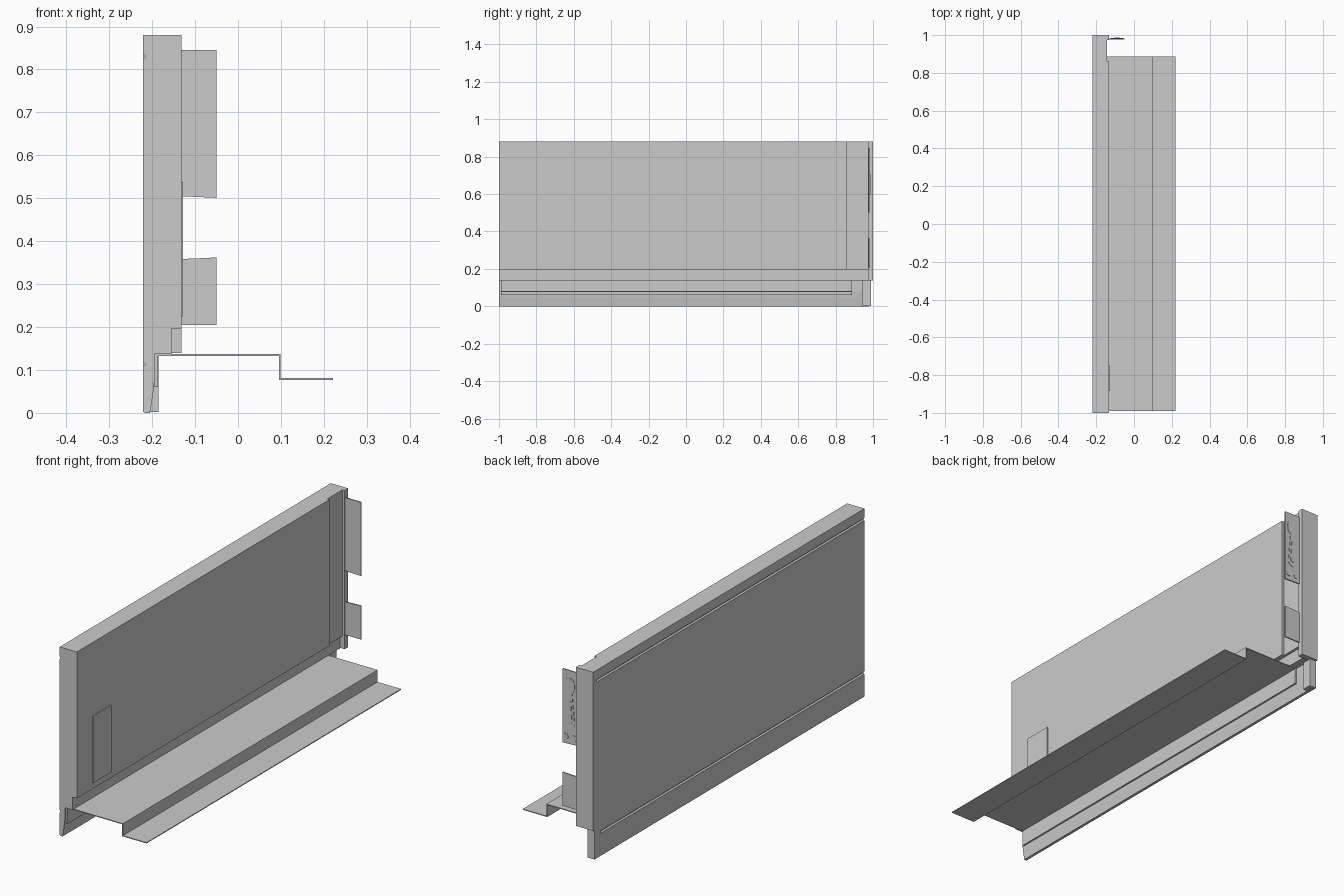
import bpy, bmesh, math

if "Cube" in bpy.data.objects:
    bpy.data.objects.remove(bpy.data.objects["Cube"])


def extrude_y(name, pts, y0, y1):
    """Extrude a closed x/z outline along y."""
    bm = bmesh.new()
    a = [bm.verts.new((x, y0, z)) for x, z in pts]
    b = [bm.verts.new((x, y1, z)) for x, z in pts]
    bm.faces.new(a)
    bm.faces.new(b[::-1])
    n = len(pts)
    for i in range(n):
        j = (i + 1) % n
        bm.faces.new((a[i], b[i], b[j], a[j]))
    bmesh.ops.recalc_face_normals(bm, faces=bm.faces)
    me = bpy.data.meshes.new(name)
    bm.to_mesh(me)
    bm.free()
    ob = bpy.data.objects.new(name, me)
    bpy.context.collection.objects.link(ob)
    return ob


def box(name, x0, x1, y0, y1, z0, z1):
    return extrude_y(name, [(x0, z0), (x1, z0), (x1, z1), (x0, z1)], y0, y1)


def capsule(x0, z0, r0, x1, z1, r1, n=10):
    """Rounded slot outline, top circle (x0, z0) to bottom circle (x1, z1)."""
    top = [(x0 + r0 * math.cos(math.pi * i / n), z0 + r0 * math.sin(math.pi * i / n)) for i in range(n + 1)]
    low = [(x1 - r1 * math.cos(math.pi * i / n), z1 - r1 * math.sin(math.pi * i / n)) for i in range(n + 1)]
    return top + low


def wall_outline(inner):
    """Drawer side section: outer grooves, inner step and tapered bottom lip."""
    pts = [(-0.205, 0), (-0.198, 0.045), (-0.194, 0.08), (-0.194, 0.137),
           (-0.155, 0.137), (-0.155, 0.197), (inner, 0.197), (inner, 0.88), (-0.221, 0.88)]
    for z in (0.83, 0.113):
        pts += [(-0.221, z + 0.006), (-0.215, z), (-0.221, z - 0.006)]
    return pts + [(-0.221, 0.003), (-0.218, 0)]


# Side wall and its slightly set-back rear section
extrude_y("side_wall", wall_outline(-0.132), -1, 0.862)
extrude_y("side_wall_rear", wall_outline(-0.143), 0.862, 0.976)

# Cover plate on the inner face
box("inner_cover_plate", -0.135, -0.128, -0.885, -0.75, 0.225, 0.538)

# Folded sheet runner shelf
t = 0.004
extrude_y("runner_shelf", [(-0.194, 0.137), (0.099, 0.137), (0.099, 0.081), (0.221, 0.081),
                           (0.221, 0.081 - t), (0.099 - t, 0.081 - t), (0.099 - t, 0.137 - t),
                           (-0.186, 0.137 - t), (-0.186, 0.06), (-0.194, 0.06)], -0.99, 0.888)

# Rear end cap and lower corner block
box("rear_end_cap", -0.221, -0.132, 0.974, 1.0, 0.139, 0.88)
box("rear_corner_block", -0.221, -0.185, 0.945, 0.99, 0.002, 0.2)

# Mounting plates reaching inward at the back
extrude_y("upper_mounting_plate", [(-0.14, 0.505), (-0.05, 0.501), (-0.05, 0.845), (-0.14, 0.845)], 0.977, 0.983)
extrude_y("lower_mounting_plate", [(-0.14, 0.205), (-0.05, 0.205), (-0.05, 0.362), (-0.14, 0.358)], 0.977, 0.983)

# Raised latch details on the upper plate
extrude_y("latch_keyhole", capsule(-0.088, 0.785, 0.026, -0.088, 0.765, 0.026), 0.982, 0.985)
extrude_y("latch_slot", capsule(-0.09, 0.735, 0.012, -0.09, 0.6, 0.024), 0.982, 0.985)
extrude_y("latch_tongue", capsule(-0.09, 0.7, 0.006, -0.09, 0.61, 0.012), 0.984, 0.987)
for i, x in enumerate((-0.112, -0.068)):
    extrude_y(f"rivet_{i + 1}", capsule(x, 0.535, 0.013, x, 0.535, 0.013)[:-1][:10] +
              capsule(x, 0.535, 0.013, x, 0.535, 0.013)[11:21], 0.982, 0.985)
